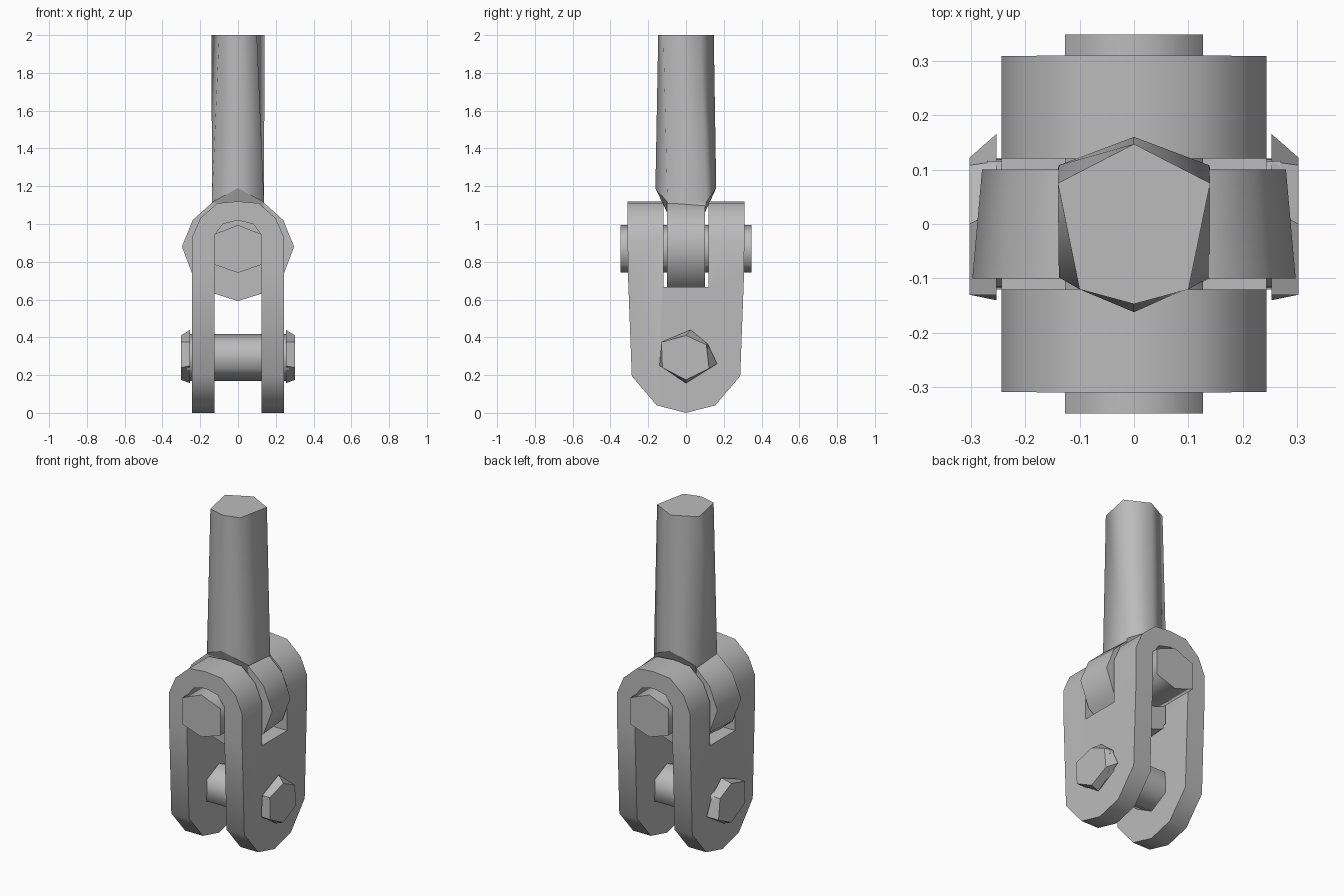
import bpy, bmesh, math

cube = bpy.data.objects.get("Cube")
if cube:
    bpy.data.objects.remove(cube, do_unlink=True)

steel = bpy.data.materials.new("steel_grey")
steel.use_nodes = True
GREY = (0.5, 0.5, 0.5, 1)
steel.diffuse_color = GREY
steel.node_tree.nodes["Principled BSDF"].inputs["Base Color"].default_value = GREY


def mirror(half):
    """Complete a (side, height) outline, listed top to bottom, about the centre line."""
    return half + [(-a, b) for a, b in reversed(half) if a > 0]


def loft(name, rings):
    """Skin a stack of equal-length rings and cap both ends."""
    bm = bmesh.new()
    loops = [[bm.verts.new(p) for p in ring] for ring in rings]
    n = len(loops[0])
    for low, high in zip(loops, loops[1:]):
        for i in range(n):
            j = (i + 1) % n
            bm.faces.new((low[i], low[j], high[j], high[i]))
    bm.faces.new(loops[0])
    bm.faces.new(loops[-1])
    bmesh.ops.recalc_face_normals(bm, faces=bm.faces)
    mesh = bpy.data.meshes.new(name)
    bm.to_mesh(mesh)
    bm.free()
    mesh.materials.append(steel)
    obj = bpy.data.objects.new(name, mesh)
    bpy.context.collection.objects.link(obj)
    return obj


def along_x(outline, x):
    return [(x, y, z) for y, z in outline]


def along_y(outline, y):
    return [(x, y, z) for x, z in outline]


def activate(obj):
    bpy.ops.object.select_all(action='DESELECT')
    obj.select_set(True)
    bpy.context.view_layer.objects.active = obj


def smooth(obj, degrees):
    activate(obj)
    bpy.ops.object.shade_smooth_by_angle(angle=math.radians(degrees))


def cut(obj, cutter, operation):
    cutter.hide_render = True
    mod = obj.modifiers.new("cut", 'BOOLEAN')
    mod.operation = operation
    mod.solver = 'EXACT'
    mod.object = cutter
    activate(obj)
    bpy.ops.object.modifier_apply(modifier=mod.name)
    bpy.data.objects.remove(cutter, do_unlink=True)


# Clevis body: arched strap, trimmed to the rounded side outline, slotted for the eye
arch = mirror([(0, 1.12), (0.11, 1.11), (0.2, 1.03), (0.243, 0.93), (0.243, -0.1),
               (0.125, -0.1), (0.125, 0.94), (0.08, 1.0), (0, 1.02)])
body = loft("clevis_body", [along_y(arch, -0.4), along_y(arch, 0.4)])
side = mirror([(0.31, 1.3), (0.308, 0.75), (0.287, 0.195), (0.155, 0.04), (0, 0)])
cut(body, loft("side_trim", [along_x(side, -0.5), along_x(side, 0.5)]), 'INTERSECT')
slot = [(-0.12, 0.667), (0.12, 0.667), (0.12, 1.4), (-0.12, 1.4)]
cut(body, loft("eye_slot", [along_x(slot, -0.5), along_x(slot, 0.5)]), 'DIFFERENCE')
smooth(body, 48)

# Eye disc of the rod, slightly smaller at the back
eye = mirror([(0.14, 1.11), (0.24, 1.02), (0.297, 0.88), (0.24, 0.73), (0.12, 0.63), (0, 0.592)])
eye_back = [(x * 0.94, 0.88 + (z - 0.88) * 0.97) for x, z in eye]
smooth(loft("rod_eye", [along_y(eye, -0.1), along_y(eye_back, 0.1)]), 48)

# Six-sided rod with a flared shoulder seated on the eye
neck = [(0, 0.1, 1.1), (0.14, 0.1, 1.06), (0.14, -0.1, 1.06),
        (0, -0.1, 1.1), (-0.14, -0.1, 1.06), (-0.14, 0.1, 1.06)]
shoulder = [(0, 0.16, 1.19), (0.138, 0.108, 1.115), (0.138, -0.098, 1.115),
            (0, -0.162, 1.19), (-0.138, -0.098, 1.115), (-0.138, 0.108, 1.115)]
tip = [(0, 0.147, 2), (0.14, 0.075, 2), (0.1, -0.12, 2),
       (0, -0.147, 2), (-0.1, -0.12, 2), (-0.14, 0.075, 2)]
smooth(loft("rod_shank", [shoulder, tip]), 75)
smooth(loft("rod_neck", [neck, shoulder]), 30)

# Upper pin through the strap and eye
pin = mirror([(0, 0.995), (0.127, 0.945), (0.127, 0.785), (0, 0.742)])
smooth(loft("upper_pin", [along_y(pin, -0.348), along_y(pin, 0.348)]), 75)

# Lower cross pin between the two plates
bolt = mirror([(0, 0.418), (0.115, 0.365), (0.12, 0.235), (0, 0.17)])
smooth(loft("lower_pin", [along_x(bolt, -0.27), along_x(bolt, 0.27)]), 75)

# Irregular tapered heads on both ends of the lower pin
rim = [(0.025, 0.44), (0.115, 0.365), (0.165, 0.26), (0, 0.157), (-0.14, 0.25), (-0.13, 0.375)]
face = [(0, 0.41), (0.108, 0.36), (0.122, 0.235), (0, 0.175), (-0.125, 0.24), (-0.13, 0.375)]
for label, s in (("left", 1), ("right", -1)):
    smooth(loft(label + "_pin_head", [along_x(rim, s * 0.253), along_x(face, s * 0.302)]), 30)
